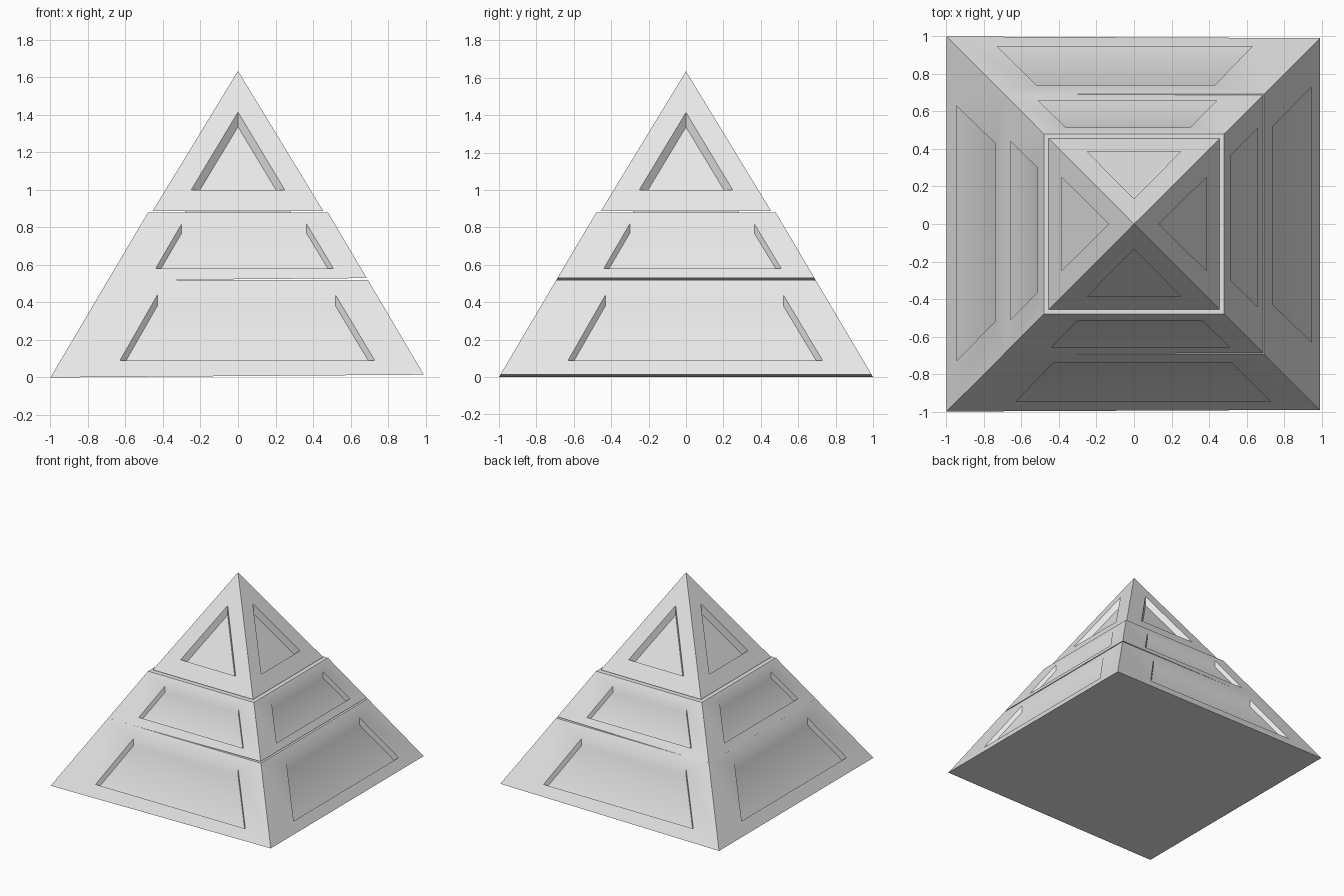
import bpy, bmesh
from math import radians
from mathutils import Matrix, Vector

if "Cube" in bpy.data.objects:
    bpy.data.objects.remove(bpy.data.objects["Cube"], do_unlink=True)

GREY = (0.8, 0.8, 0.8, 1)
stone = bpy.data.materials.new("light grey stone")
stone.use_nodes = True
stone.diffuse_color = GREY
stone.node_tree.nodes["Principled BSDF"].inputs["Base Color"].default_value = GREY


def finish(name, bm):
    """Weld, close the open rims and turn the mesh into an object."""
    bmesh.ops.remove_doubles(bm, verts=bm.verts[:], dist=0.0005)
    bmesh.ops.holes_fill(bm, edges=[e for e in bm.edges if e.is_boundary], sides=0)
    bmesh.ops.recalc_face_normals(bm, faces=bm.faces[:])
    mesh = bpy.data.meshes.new(name)
    bm.to_mesh(mesh)
    bm.free()
    mesh.materials.append(stone)
    obj = bpy.data.objects.new(name, mesh)
    bpy.context.collection.objects.link(obj)
    bpy.ops.object.select_all(action='DESELECT')
    obj.select_set(True)
    bpy.context.view_layer.objects.active = obj
    bpy.ops.object.shade_smooth_by_angle(angle=radians(40))
    return obj


def tier(name, z0, half0, z1, half1, panel, depth, tilt=0.0):
    """Square frustum with a panel sunk straight down into each sloping side."""
    slope = (half0 - half1) / (z1 - z0)

    def on_slope(x, z):
        return Vector((x, -(half0 - slope * (z - z0)), z))

    outline = [(-half0, z0), (half0, z0)]
    outline += [(half1, z1), (-half1, z1)] if half1 else [(0, z1)]
    rim = [on_slope(*p) for p in outline]
    edge = [on_slope(*p) for p in panel]
    floor = [p - Vector((0, 0, depth)) for p in edge]
    bm = bmesh.new()
    for turn in range(4):
        rot = Matrix.Rotation(radians(90 * turn), 3, 'Z')
        rings = [[bm.verts.new(rot @ p) for p in ring] for ring in (rim, edge, floor)]
        count = len(rim)
        for outer, inner in zip(rings, rings[1:]):
            for i in range(count):
                j = (i + 1) % count
                bm.faces.new((outer[i], outer[j], inner[j], inner[i]))
        bm.faces.new(rings[2])
    # Slightly slanted underside, raised along the slope on the left
    for v in bm.verts:
        if tilt and v.co.x > 0 and abs(v.co.z - z0) < 0.001:
            v.co.x *= 1 - slope * tilt / half0
            v.co.y *= 1 - slope * tilt / half0
            v.co.z += tilt
    return finish(name, bm)


# Three stacked tiers
tier("lower_tier", 0, 1, 0.52, 0.693,
     [(-0.63, 0.09), (0.73, 0.09), (0.52, 0.44), (-0.43, 0.44)], 0.058, 0.015)
tier("middle_tier", 0.518, 0.694, 0.88, 0.48,
     [(-0.44, 0.58), (0.51, 0.58), (0.365, 0.82), (-0.30, 0.82)], 0.05, 0.012)
tier("top_tier", 0.888, 0.455, 1.635, 0,
     [(-0.25, 1.0), (0.25, 1.0), (0, 1.415)], 0.078)

# Thin spacer under the top tier
bm = bmesh.new()
bmesh.ops.create_cube(bm, size=1, matrix=Matrix.Translation((0, 0, 0.883))
                      @ Matrix.Diagonal((0.56, 0.56, 0.014, 1)))
finish("spacer", bm)
